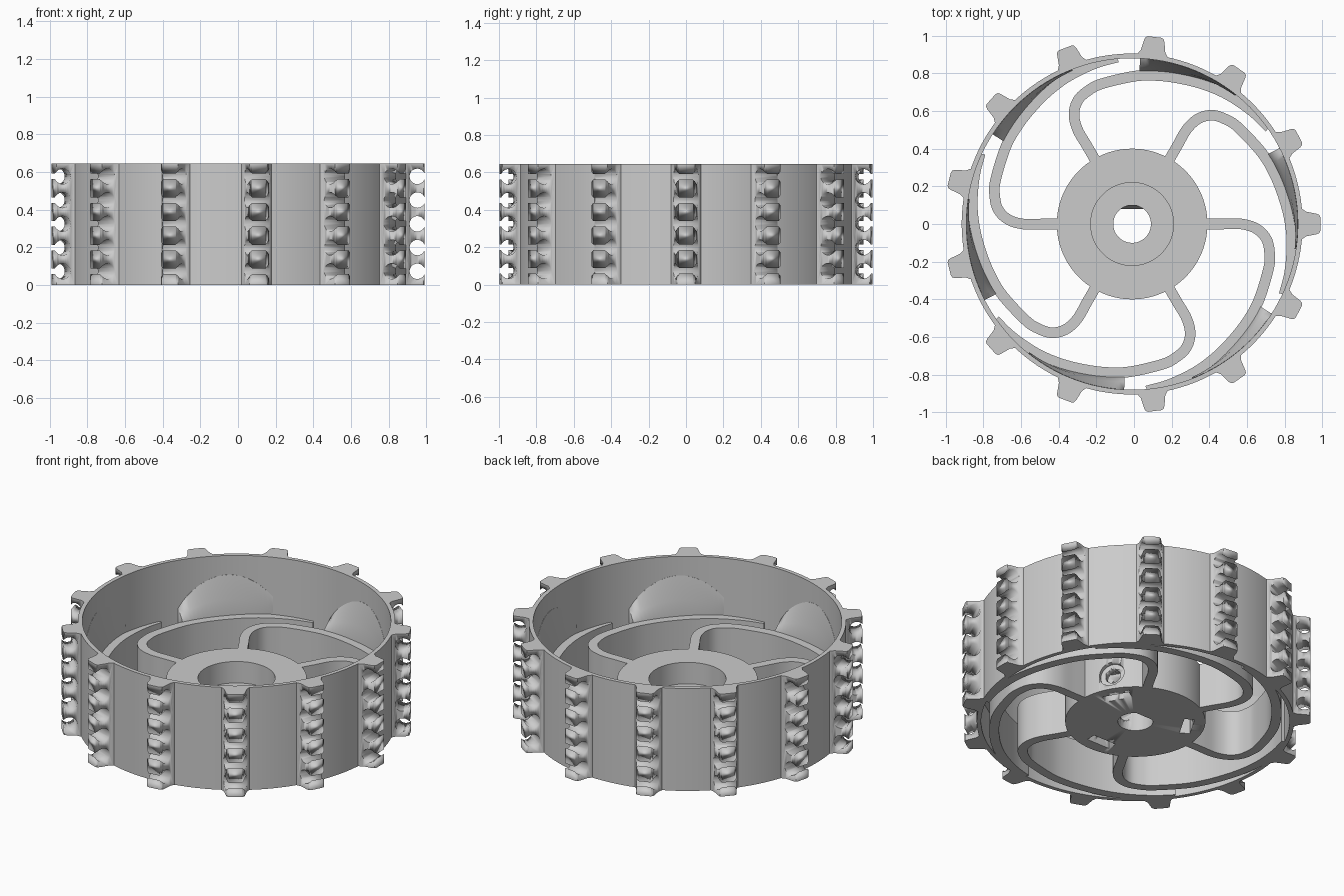
import bpy, bmesh, math
from mathutils import Matrix, Vector

if "Cube" in bpy.data.objects:
    bpy.data.objects.remove(bpy.data.objects["Cube"])

H, HUB_H, CX = 0.645, 0.285, -0.01
grey = bpy.data.materials.new("light grey")
grey.diffuse_color = (0.6, 0.6, 0.6, 1)
grey.use_nodes = True
grey.node_tree.nodes["Principled BSDF"].inputs["Base Color"].default_value = grey.diffuse_color


def make(name, bm, angle=30):
    bmesh.ops.recalc_face_normals(bm, faces=bm.faces)
    me = bpy.data.meshes.new(name)
    bm.to_mesh(me)
    bm.free()
    me.materials.append(grey)
    ob = bpy.data.objects.new(name, me)
    bpy.context.collection.objects.link(ob)
    ob.location.x = CX
    bpy.ops.object.select_all(action='DESELECT')
    ob.select_set(True)
    bpy.context.view_layer.objects.active = ob
    bpy.ops.object.shade_smooth_by_angle(angle=math.radians(angle))
    return ob


def loft(bm, sections, closed=False):
    """Skin a row of equal closed sections; cap the ends unless closed."""
    rows = [[bm.verts.new(p) for p in s] for s in sections]
    n = len(rows[0])
    pairs = list(zip(rows, rows[1:])) + ([(rows[-1], rows[0])] if closed else [])
    for a, b in pairs:
        for i in range(n):
            bm.faces.new((a[i], a[(i + 1) % n], b[(i + 1) % n], b[i]))
    if not closed:
        bm.faces.new(rows[0])
        bm.faces.new(rows[-1])


def polar(r, deg, z=0.0):
    a = math.radians(deg)
    return Vector((r * math.cos(a), r * math.sin(a), z))


def lathe(bm, profile, n):
    loft(bm, [[polar(r, 360 * i / n, z) for r, z in profile] for i in range(n)], True)


def cylinder(bm, r, depth, matrix, n=32):
    bmesh.ops.create_cone(bm, cap_ends=True, segments=n, radius1=r, radius2=r,
                          depth=depth, matrix=matrix)


def cut(ob, cutter):
    """Subtract the cutter and keep the result as plain mesh."""
    mod = ob.modifiers.new("cut", 'BOOLEAN')
    mod.operation, mod.solver, mod.object = 'DIFFERENCE', 'EXACT', cutter
    bpy.context.view_layer.update()
    dg = bpy.context.evaluated_depsgraph_get()
    me = bpy.data.meshes.new_from_object(ob.evaluated_get(dg))
    ob.modifiers.clear()
    ob.data = me
    bpy.data.objects.remove(cutter)


def spline(pts, steps):
    """Catmull-Rom curve through the points."""
    p = [2 * pts[0] - pts[1]] + pts + [2 * pts[-1] - pts[-2]]
    out = []
    for i in range(1, len(p) - 2):
        a, b, c, d = p[i - 1:i + 3]
        for k in range(steps):
            t = k / steps
            out.append(0.5 * (2 * b + (c - a) * t + (2 * a - 5 * b + 4 * c - d) * t * t
                              + (3 * b - a - 3 * c + d) * t ** 3))
    return out + [pts[-1]]


# Rim
bm = bmesh.new()
lathe(bm, [(0.88, 0), (0.905, 0), (0.905, H), (0.88, H)], 128)
make("rim", bm)

# Hub with a stepped bore
bm = bmesh.new()
lathe(bm, [(0.1, 0), (0.4, 0), (0.4, HUB_H), (0.22, HUB_H), (0.22, 0.15), (0.1, 0.15)], 96)
hub = make("hub", bm)

# Three nut slots in the underside and three set screw holes in the hub wall
for deg in (30, 150, 270):
    turn = Matrix.Rotation(math.radians(deg), 4, 'Z')
    lay = Matrix.Rotation(math.pi / 2, 4, 'Y')
    for kind in ("slot", "screw hole", "counterbore"):
        bm = bmesh.new()
        if kind == "slot":
            bmesh.ops.create_cube(bm, size=1, matrix=turn @ Matrix.Translation((0.3, 0, 0.07))
                                  @ Matrix.Diagonal((0.06, 0.16, 0.2, 1)))
        elif kind == "screw hole":
            cylinder(bm, 0.045, 0.4, turn @ Matrix.Translation((0.26, 0, 0.1)) @ lay)
        else:
            cylinder(bm, 0.075, 0.1, turn @ Matrix.Translation((0.42, 0, 0.1)) @ lay)
        cut(hub, make(kind, bm))

# Sloping flat on one side of the shaft bore
bm = bmesh.new()
loft(bm, [[(x, 0.08, 0), (x, 0.105, 0), (x, 0.105, 0.15), (x, 0.098, 0.15)]
          for x in (-0.06, 0.06)])
make("bore_flat", bm)

# Curved spoke path: straight out of the hub, then sweeping into the rim
ctrl = [Vector(p + (0,)) for p in ((0.38, 0), (0.48, 0), (0.58, 0), (0.66, -0.025),
                                   (0.713, -0.08), (0.73, -0.155))]
ctrl += [polar(r, a) for r, a in ((0.762, -18), (0.785, -31), (0.8, -40), (0.815, -49),
                                  (0.835, -58), (0.855, -67), (0.875, -77), (0.89, -85))]
path = spline(ctrl, 5)


def clamp(p):
    return p if p.length < 0.893 else p.normalized() * 0.893


edges = []
for i, p in enumerate(path):
    t = (path[min(i + 1, len(path) - 1)] - path[max(i - 1, 0)]).normalized()
    side = Vector((-t.y, t.x, 0)) * 0.028
    edges.append((clamp(p - side), clamp(p + side)))
up = Vector((0, 0, HUB_H))

for k in range(6):
    turn = Matrix.Rotation(k * math.pi / 3, 3, 'Z')
    # Spoke
    bm = bmesh.new()
    loft(bm, [[turn @ q for q in (a, b, b + up, a + up)] for a, b in edges])
    make("spoke_%d" % (k + 1), bm)
    # Web rising from the spoke up the inside of the rim
    bm = bmesh.new()
    rows = []
    for a, b in edges:
        deg = math.degrees(math.atan2(b.y, b.x))
        if deg > -32 or b.length > 0.888:
            continue
        s = min(1, (-32 - deg) / 40)
        top = HUB_H + 0.03 + 0.21 * math.sin(math.pi * s) ** 0.7
        rows.append([turn @ q for q in (
            polar(b.length - 0.005, deg, HUB_H - 0.06), polar(0.893, deg, HUB_H - 0.06),
            polar(0.893, deg, top), polar(0.879, deg, top),
            polar(b.length * 0.5 + 0.43, deg, HUB_H * 0.6 + top * 0.4),
            polar(b.length - 0.005, deg, HUB_H))])
    loft(bm, rows)
    make("web_%d" % (k + 1), bm, 50)

# Tread lug: tapered bar with rounded tip and cross-drilled notches
half = [(0.89, 0.085), (0.905, 0.078), (0.925, 0.065), (0.98, 0.054), (0.994, 0.048), (1.0, 0.036)]
outline = half + [(x, -y) for x, y in reversed(half)]
bm = bmesh.new()
loft(bm, [[(x, y, z) for x, y in outline] for z in (0, H)])
lug = make("tread_lug_1", bm)
bm = bmesh.new()
for i in range(5):
    cylinder(bm, 0.041, 0.4, Matrix.Translation((0.962, 0, 0.073 + 0.126 * i))
             @ Matrix.Rotation(math.pi / 2, 4, 'X'), 24)
cut(lug, make("notch_cutter", bm))
for k in range(1, 13):
    ob = lug.copy()
    ob.name = "tread_lug_%d" % (k + 1)
    ob.rotation_euler.z = k * 2 * math.pi / 13
    bpy.context.collection.objects.link(ob)
